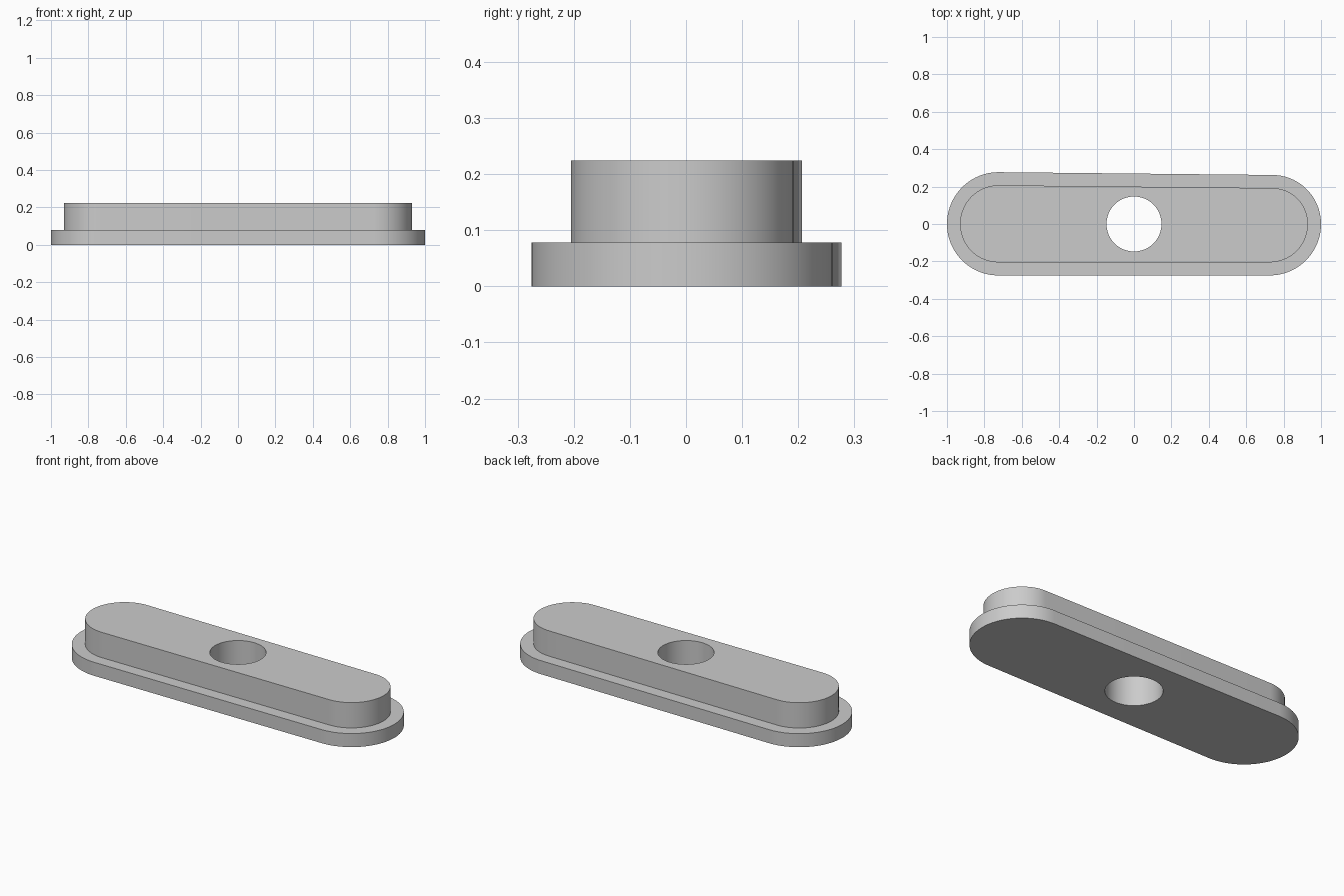
import bpy, bmesh
from math import pi, sin, cos, radians

cube = bpy.data.objects.get("Cube")
if cube:
    bpy.data.objects.remove(cube)

FLANGE_TOP, BODY_TOP, HOLE_RADIUS, INSET = 0.078, 0.224, 0.147, 0.07
STEPS = 24

grey = bpy.data.materials.new("light_grey")
grey.use_nodes = True
grey.diffuse_color = (0.6, 0.6, 0.6, 1)
grey.node_tree.nodes["Principled BSDF"].inputs["Base Color"].default_value = (0.6, 0.6, 0.6, 1)


def quarter(cx, rx, ry, start):
    """Quarter of an ellipse centred on the long axis."""
    angles = [start + pi / 2 * i / STEPS for i in range(STEPS + 1)]
    return [(cx + rx * cos(a), ry * sin(a)) for a in angles]


def outline(inset):
    """Rounded slot whose back edge tapers slightly to the model's left."""
    r = 0.275 - inset
    back_left, back_right = 0.277 - inset, 0.262 - inset
    pts = quarter(0.725, r, r, -pi / 2)
    pts += quarter(0.74, 0.26 - inset, back_right, 0)[1:]
    pts += quarter(-0.725, r, back_left, pi / 2)
    pts += quarter(-0.725, r, r, pi)[1:]
    return pts


bm = bmesh.new()


def ring(points, z):
    return [bm.verts.new((x, y, z)) for x, y in points]


def wall(a, b):
    for i in range(len(a)):
        j = (i + 1) % len(a)
        bm.faces.new((a[i], a[j], b[j], b[i]))


def loop_edges(verts):
    return [bm.edges.get((verts[i - 1], verts[i])) for i in range(len(verts))]


wide, narrow = outline(0), outline(INSET)
circle = [(HOLE_RADIUS * cos(2 * pi * i / 64), HOLE_RADIUS * sin(2 * pi * i / 64))
          for i in range(64)]

# Flange side, shelf and raised body side
rings = [ring(wide, 0), ring(wide, FLANGE_TOP),
         ring(narrow, FLANGE_TOP), ring(narrow, BODY_TOP)]
for lower, upper in zip(rings, rings[1:]):
    wall(lower, upper)

# Through hole
hole_top, hole_bottom = ring(circle, BODY_TOP), ring(circle, 0)
wall(hole_top, hole_bottom)

# Top and bottom faces around the hole
for outer, inner in ((rings[-1], hole_top), (rings[0], hole_bottom)):
    bmesh.ops.triangle_fill(bm, use_beauty=True,
                            edges=loop_edges(outer) + loop_edges(inner))
bmesh.ops.recalc_face_normals(bm, faces=bm.faces[:])
bmesh.ops.dissolve_limit(bm, angle_limit=radians(0.1), verts=[], edges=[
    e for e in bm.edges if len(e.link_faces) == 2 and all(abs(f.normal.z) > 0.99 for f in e.link_faces)])

mesh = bpy.data.meshes.new("flanged_slot_block")
bm.to_mesh(mesh)
bm.free()
mesh.materials.append(grey)
block = bpy.data.objects.new("flanged_slot_block", mesh)
bpy.context.collection.objects.link(block)

bpy.ops.object.select_all(action="DESELECT")
block.select_set(True)
bpy.context.view_layer.objects.active = block
bpy.ops.object.shade_smooth_by_angle(angle=radians(30))
